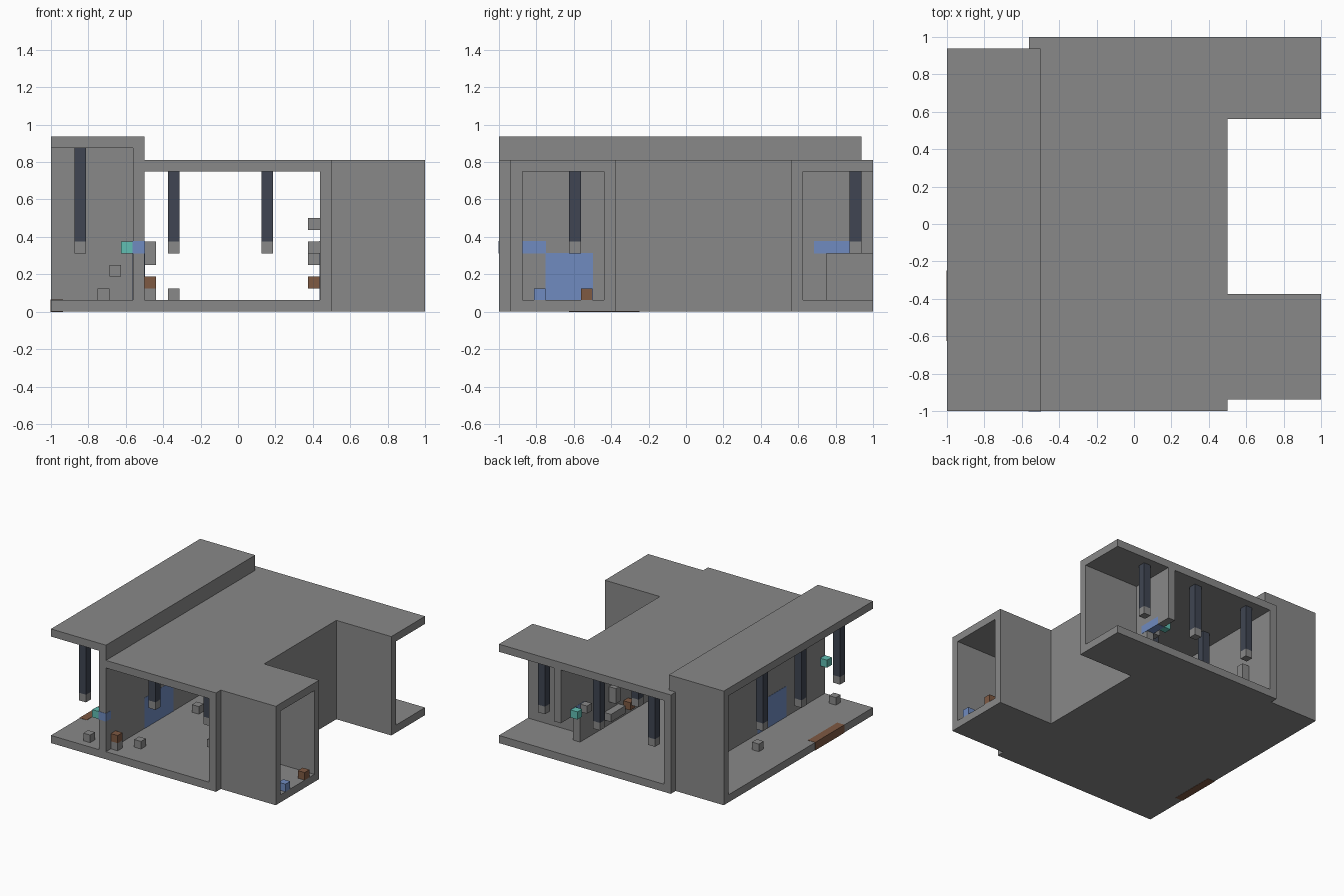
import bpy
import bmesh
from mathutils import Matrix, Vector

CELL = 1 / 16  # every part sits on a cubic grid of this size

default_cube = bpy.data.objects.get("Cube")
if default_cube:
    bpy.data.objects.remove(default_cube, do_unlink=True)


def make_material(name, red, green, blue):
    material = bpy.data.materials.new(name)
    material.use_nodes = True
    colour = (red, green, blue, 1)
    material.diffuse_color = colour
    shader = next(n for n in material.node_tree.nodes if n.type == "BSDF_PRINCIPLED")
    shader.inputs["Base Color"].default_value = colour
    shader.inputs["Roughness"].default_value = 0.9
    return material


stone_grey = make_material("stone grey", .25, .25, .25)
dark_slate = make_material("dark slate", .05, .06, .085)
glass_blue = make_material("glass blue", .16, .26, .53)
lamp_teal = make_material("lamp teal", .12, .52, .45)
wood_brown = make_material("wood brown", .21, .10, .055)


def build(name, material, *boxes, grow=0):
    """Make one object from boxes given as x, y and z ranges in grid cells."""
    mesh = bpy.data.meshes.new(name)
    bm = bmesh.new()
    for ranges in boxes:
        low = Vector([pair[0] - grow for pair in ranges])
        high = Vector([pair[1] + grow for pair in ranges])
        centre = (low + high) / 2 * CELL
        scale = Matrix.Diagonal((*((high - low) * CELL), 1))
        bmesh.ops.create_cube(bm, size=1, matrix=Matrix.Translation(centre) @ scale)
    bm.to_mesh(mesh)
    bm.free()
    mesh.materials.append(material)
    item = bpy.data.objects.new(name, mesh)
    bpy.context.collection.objects.link(item)
    return item


def cube(x, y, z, height=1):
    """Ranges of a single grid cell, optionally taller."""
    return (x, x + 1), (y, y + 1), (z, z + height)


# Ground plan shared by floors and roofs
FRONT, BACK = -16, 16
gallery_plan = (-16, -8), (FRONT, 15)
hall_plan = (-8, 8), (FRONT, BACK)
front_wing_plan = (8, 16), (-15, -6)
back_wing_plan = (8, 16), (9, BACK)
wall_stub_plan = (-9, -8), (15, BACK)

floor_level, roof_level, gallery_roof_level = (0, 1), (12, 13), (14, 15)
for name, plan in (("hall", hall_plan), ("front_wing", front_wing_plan),
                   ("back_wing", back_wing_plan)):
    build(name + "_floor", stone_grey, (*plan, floor_level))
    build(name + "_roof", stone_grey, (*plan, roof_level))
build("gallery_floor", stone_grey, (*gallery_plan, floor_level))
build("gallery_roof", stone_grey, (*gallery_plan, gallery_roof_level))

# Walls
build("gallery_back_wall", stone_grey, ((-16, -9), (14, 15), (1, 14)))
build("gallery_side_wall", stone_grey,
      ((-9, -8), (FRONT, 15), (1, 14)), (*wall_stub_plan, (0, 13)))
build("hall_side_wall", stone_grey,
      ((7, 8), (FRONT, 12), (1, 12)), ((7, 8), (12, BACK), (5, 12)))
build("front_wing_walls", stone_grey,
      *[((8, 16), (y, y + 1), (1, 12)) for y in (-15, -7)])
build("back_wing_wall", stone_grey, ((8, 16), (9, 10), (1, 12)))

# Coloured inserts, slightly proud of the walls and floor
PROUD = .03
build("hall_window", glass_blue, ((-9, -8), (-8, -2), (1, 5)), grow=PROUD)
build("wing_doorway_pane", glass_blue, ((7, 8), (-12, -8), (1, 5)), grow=PROUD)
build("door_signals", glass_blue, cube(-9, FRONT, 5),
      ((7, 8), (-14, -12), (5, 6)), ((7, 8), (11, 14), (5, 6)), grow=PROUD)
build("entrance_threshold", wood_brown, ((-16, -15), (-10, -4), (0, 1)), grow=PROUD)

# Hanging lights: dark rods with grey tips
light_spots = [(-14, y, 14) for y in (-13, -5, 3)]
light_spots += [(x, y, 12) for x in (-6, 2) for y in (-10, -2, 6, 14)]
light_spots += [(10, y, 12) for y in (-10, 14)]
for number, (x, y, ceiling) in enumerate(light_spots, 1):
    build(f"light_rod_{number}", dark_slate, cube(x, y, 6, ceiling - 6))
    build(f"light_tip_{number}", stone_grey, cube(x, y, 5))

# Small fittings
build("gallery_floor_blocks", stone_grey, cube(-12, -15, 1), cube(-12, 1, 1))
build("gallery_wall_block", stone_grey, cube(-11, 13, 3))
build("hall_floor_blocks", stone_grey, cube(-6, -13, 1), cube(-6, -1, 1))
build("entrance_stand", stone_grey, cube(-8, -15, 1))
build("entrance_box", wood_brown, cube(-8, -15, 2))
build("left_wall_panel", stone_grey, cube(-8, 11, 4, height=2))
build("right_wall_panel", stone_grey, cube(6, 5, 4, height=2))
build("right_wall_blocks", stone_grey, cube(6, -15, 5), cube(6, 11, 5), cube(6, -10, 7))
build("right_wall_shelf", stone_grey, ((6, 7), (4, 7), (2, 3)))
build("right_wall_box", wood_brown, cube(6, 2, 2))
build("door_lamps", lamp_teal, cube(-10, FRONT, 5), cube(6, 13, 5))
build("wing_blue_block", glass_blue, cube(15, -13, 1))
build("wing_brown_block", wood_brown, cube(15, -9, 1))
